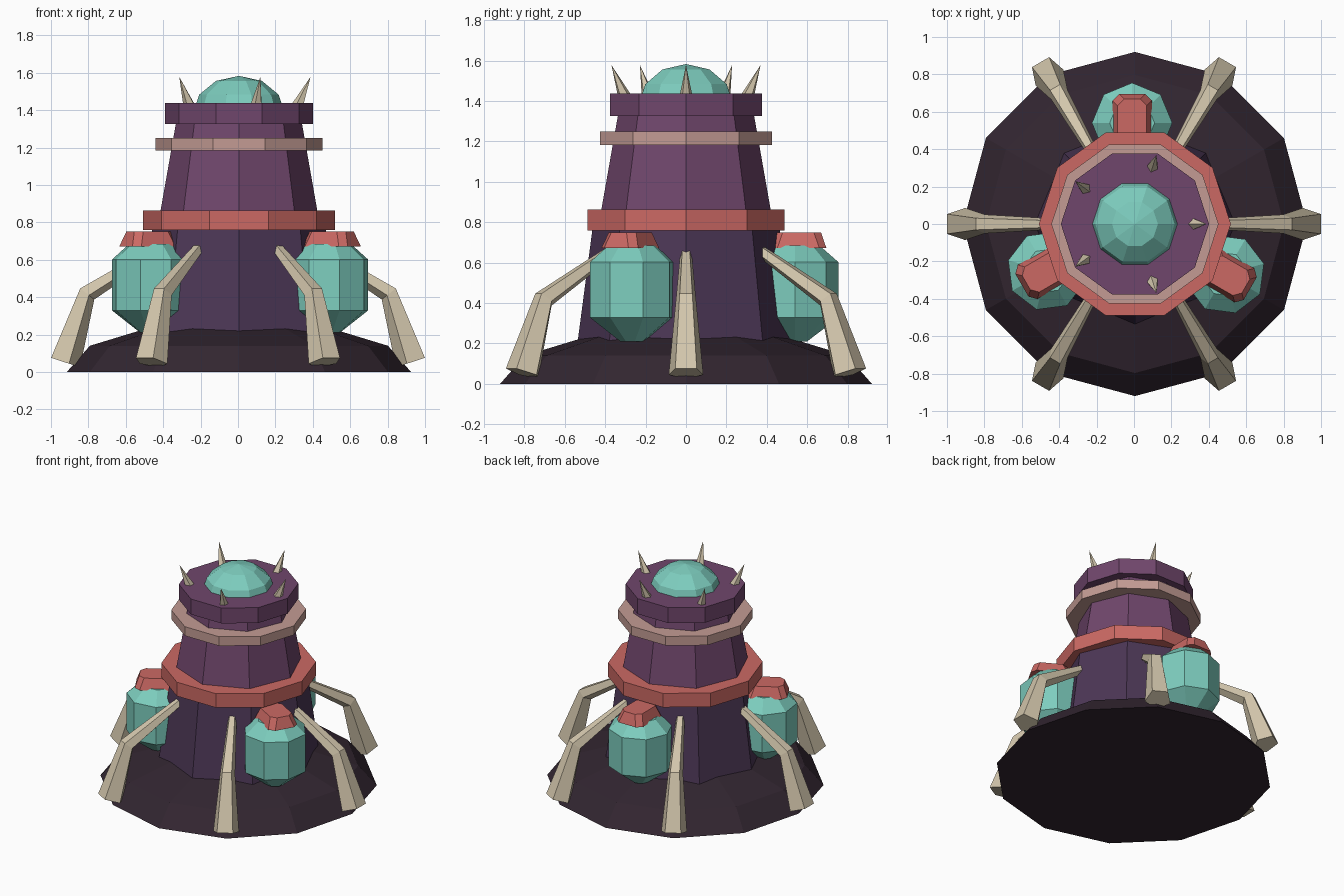
import bpy, bmesh, math
from mathutils import Vector, Matrix

if "Cube" in bpy.data.objects:
    bpy.data.objects.remove(bpy.data.objects["Cube"])


def material(name, rgb):
    m = bpy.data.materials.new(name)
    m.diffuse_color = (*rgb, 1)
    m.use_nodes = True
    m.node_tree.nodes["Principled BSDF"].inputs["Base Color"].default_value = m.diffuse_color
    return m


DARK = material("dark soil", (0.032, 0.019, 0.030))
INDIGO = material("deep purple", (0.072, 0.038, 0.092))
PURPLE = material("purple", (0.162, 0.062, 0.150))
RED = material("coral red", (0.60, 0.141, 0.127))
PINK = material("dusty pink", (0.55, 0.33, 0.296))
TEAL = material("teal", (0.205, 0.61, 0.515))
BONE = material("bone", (0.65, 0.565, 0.413))


def skin(name, rings, mat):
    """Bridge rings of points; a ring with one point is a tip, open ends are capped."""
    bm = bmesh.new()
    loops = [[bm.verts.new(p) for p in ring] for ring in rings]
    for a, b in zip(loops, loops[1:]):
        n = max(len(a), len(b))
        for i in range(n):
            j = (i + 1) % n
            if len(a) == 1:
                bm.faces.new((a[0], b[j], b[i]))
            elif len(b) == 1:
                bm.faces.new((a[i], a[j], b[0]))
            else:
                bm.faces.new((a[i], a[j], b[j], b[i]))
    for end in (loops[0], loops[-1]):
        if len(end) > 2:
            bm.faces.new(end)
    bmesh.ops.recalc_face_normals(bm, faces=bm.faces)
    mesh = bpy.data.meshes.new(name)
    bm.to_mesh(mesh)
    bm.free()
    mesh.materials.append(mat)
    ob = bpy.data.objects.new(name, mesh)
    bpy.context.collection.objects.link(ob)
    return ob


def lathe(name, profile, sides, mat, centre=(0.005, 0.0), turn=0.0):
    """Revolve (radius, height) pairs around a vertical axis."""
    rings = []
    for r, z in profile:
        n = sides if r > 0 else 1
        rings.append([(centre[0] + r * math.cos(turn + math.tau * i / sides),
                       centre[1] + r * math.sin(turn + math.tau * i / sides), z)
                      for i in range(n)])
    return skin(name, rings, mat)


def dome(radius, height, z):
    return [(radius * math.cos(math.radians(a)) if a < 90 else 0,
             z + height * math.sin(math.radians(a))) for a in (0, 30, 60, 90)]


def limb(name, path, sides, mat, angle):
    """Tapered tube through (radial, height, radius) points, turned to an angle."""
    turn = Matrix.Rotation(angle, 3, 'Z')
    pts = [Vector((p[0], 0, p[1])) for p in path]
    rings = []
    for i, p in enumerate(pts):
        radius = path[i][2]
        along = Vector((0, 0, 0))
        if i > 0:
            along += (p - pts[i - 1]).normalized()
        if i < len(pts) - 1:
            along += (pts[i + 1] - p).normalized()
        along.normalize()
        side = Vector((0, 1, 0))
        out = side.cross(along)
        if out.x < 0:
            out = -out
        n = sides if radius > 0 else 1
        ring = []
        for k in range(n):
            a = math.tau * (k + 0.5) / sides
            ring.append(turn @ (p + radius * (out * math.cos(a) + side * math.sin(a))))
        rings.append(ring)
    return skin(name, rings, mat)


# Ground mound
lathe("mound", dome(0.92, 0.28, 0.0), 12, DARK)

# Tower walls
lathe("lower_tower", [(0.56, 0.03), (0.46, 0.79)], 8, INDIGO)
lathe("upper_tower", [(0.43, 0.80), (0.335, 1.34)], 8, PURPLE)

# Rings around the tower
lathe("collar", [(0.513, 0.76), (0.513, 0.862)], 10, RED)
lathe("band", [(0.447, 1.183), (0.447, 1.25)], 10, PINK)
lathe("rim", [(0.396, 1.325), (0.396, 1.438)], 10, PURPLE)

# Glowing dome on top
lathe("top_dome", dome(0.245, 0.2, 1.383), 10, TEAL)

# Crown spikes leaning outward
for i in range(5):
    limb(f"spike_{i + 1}", [(0.315, 1.41, 0.036), (0.388, 1.578, 0)], 5, BONE,
         math.tau * i / 5)

# Bent legs, thicker toward the foot
for i in range(6):
    limb(f"leg_{i + 1}",
         [(0.43, 0.655, 0.03), (0.81, 0.42, 0.053), (0.93, 0.053, 0.09)], 5, BONE,
         math.tau * i / 6)


def cap_ring(inset, z, place):
    """Chamfered rectangle, long in the radial direction."""
    a, b, c = 0.139 - inset, 0.105 - inset, 0.035
    pts = [(a, -b + c), (a, b - c), (a - c, b), (-a + c, b),
           (-a, b - c), (-a, -b + c), (-a + c, -b), (a - c, -b)]
    return [place @ Vector((x, y, z)) for x, y in pts]


# Pods with red caps around the lower tower
POD = [(0.06, 0.21), (0.215, 0.328), (0.215, 0.602), (0.12, 0.685)]
for i, (x, y, deg) in enumerate([(-0.01, 0.54, 90), (-0.465, -0.25, 210), (0.487, -0.268, 330)]):
    a = math.radians(deg)
    lathe(f"pod_{i + 1}", POD, 8, TEAL, (x, y), a)
    place = (Matrix.Translation((x + 0.016 * math.cos(a), y + 0.016 * math.sin(a), 0))
             @ Matrix.Rotation(a, 4, 'Z'))
    skin(f"pod_cap_{i + 1}",
         [cap_ring(0, 0.672, place), cap_ring(0.027, 0.75, place)], RED)
